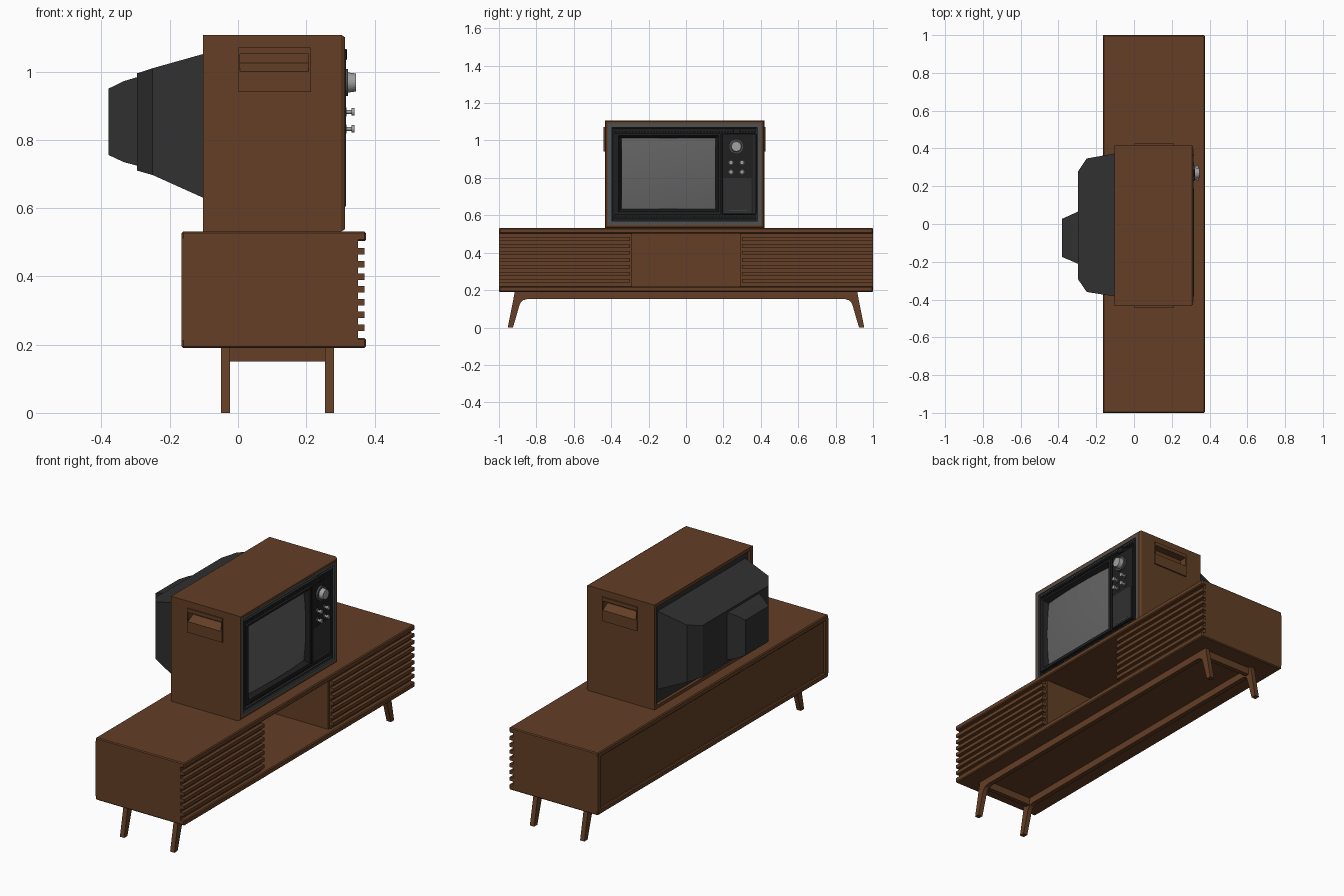
import bpy, bmesh, math
from mathutils import Matrix

if "Cube" in bpy.data.objects:
    bpy.data.objects.remove(bpy.data.objects["Cube"])


def material(name, col):
    m = bpy.data.materials.new(name)
    m.diffuse_color = (*col, 1)
    m.use_nodes = True
    m.node_tree.nodes["Principled BSDF"].inputs["Base Color"].default_value = m.diffuse_color
    return m


WOOD = material("walnut wood", (0.125, 0.049, 0.019))
DARK = material("dark plastic", (0.030, 0.030, 0.031))
BLACK = material("black plastic", (0.014, 0.014, 0.015))
GREY = material("grey trim", (0.075, 0.080, 0.082))
GLASS = material("screen glass", (0.125, 0.125, 0.125))
METAL = material("brushed metal", (0.36, 0.36, 0.35))


def finish(name, bm, mat, smooth=False):
    bmesh.ops.recalc_face_normals(bm, faces=bm.faces)
    me = bpy.data.meshes.new(name)
    bm.to_mesh(me)
    bm.free()
    me.materials.append(mat)
    ob = bpy.data.objects.new(name, me)
    bpy.context.collection.objects.link(ob)
    if smooth:
        for p in me.polygons:
            p.use_smooth = True
    return ob


def add_box(bm, x, y, z):
    mat = Matrix.Translation((sum(x) / 2, sum(y) / 2, sum(z) / 2)) @ Matrix.Diagonal(
        (x[1] - x[0], y[1] - y[0], z[1] - z[0], 1))
    bmesh.ops.create_cube(bm, size=1, matrix=mat)


def box(name, x, y, z, mat, bevel=0):
    bm = bmesh.new()
    add_box(bm, x, y, z)
    if bevel:
        bmesh.ops.bevel(bm, geom=bm.edges[:], offset=bevel, segments=1, affect='EDGES')
    return finish(name, bm, mat)


def loft(name, sections, mat, axis='x', closed=False):
    """Join rectangles (position, a0, a1, b0, b1) along an axis; b is z."""
    bm = bmesh.new()
    rings = []
    for t, a0, a1, b0, b1 in sections:
        pts = ((a0, b0), (a1, b0), (a1, b1), (a0, b1))
        rings.append([bm.verts.new((t, a, b) if axis == 'x' else (a, t, b)) for a, b in pts])
    pairs = list(zip(rings, rings[1:]))
    if closed:
        pairs.append((rings[-1], rings[0]))
    else:
        bm.faces.new(rings[0])
        bm.faces.new(rings[-1])
    for r, s in pairs:
        for i in range(4):
            j = (i + 1) % 4
            bm.faces.new((r[i], r[j], s[j], s[i]))
    return finish(name, bm, mat)


def frame(name, x0, x1, outer, inner, mat, slope=0.0):
    """Rectangular ring facing +x; slope widens the front opening."""
    a, b, c, d = inner
    wide = (a - slope, b + slope, c - slope, d + slope)
    return loft(name, [(x0, *outer), (x1, *outer), (x1, *wide), (x0, *inner)], mat, closed=True)


def knob(name, y, z, x0, x1, r, mat, sides=24, r2=None):
    bm = bmesh.new()
    m = Matrix.Translation(((x0 + x1) / 2, y, z)) @ Matrix.Rotation(math.pi / 2, 4, 'Y')
    bmesh.ops.create_cone(bm, cap_ends=True, segments=sides, radius1=r,
                          radius2=r2 or r, depth=x1 - x0, matrix=m)
    return finish(name, bm, mat)


# --- Cabinet carcass ---
box("cabinet_top", (-0.165, 0.375), (-1, 1), (0.503, 0.532), WOOD, 0.005)
box("cabinet_bottom", (-0.165, 0.375), (-1, 1), (0.19, 0.22), WOOD, 0.005)
box("cabinet_back", (-0.152, -0.138), (-0.98, 0.98), (0.215, 0.508), WOOD)
for s, side in ((-1, "left"), (1, "right")):
    def span(a, b):
        return tuple(sorted((s * a, s * b)))
    box(f"cabinet_side_{side}", (-0.165, 0.352), span(0.975, 1), (0.212, 0.512), WOOD)
    box(f"cabinet_divider_{side}", (-0.14, 0.345), span(0.29, 0.31), (0.215, 0.508), WOOD)
    box(f"door_panel_{side}", (0.335, 0.352), span(0.302, 0.98), (0.215, 0.508), WOOD)
    # Slatted door front
    bm = bmesh.new()
    for i in range(7):
        zc = 0.25 + i * 0.0372
        add_box(bm, (0.345, 0.371), span(0.3, 1), (zc - 0.0095, zc + 0.0095))
    finish(f"door_slats_{side}", bm, WOOD)

# --- Leg frames ---
half = [(-0.915, 0.192), (-0.953, 0), (-0.925, 0), (-0.893, 0.11), (-0.886, 0.13),
        (-0.873, 0.145), (-0.85, 0.152)]
outline = half + [(-y, z) for y, z in reversed(half)]
for label, x in (("back", -0.05), ("front", 0.255)):
    bm = bmesh.new()
    f = bm.faces.new([bm.verts.new((x, y, z)) for y, z in outline])
    ext = bmesh.ops.extrude_face_region(bm, geom=[f])
    bmesh.ops.translate(bm, vec=(0.026, 0, 0),
                        verts=[v for v in ext["geom"] if isinstance(v, bmesh.types.BMVert)])
    finish(f"leg_frame_{label}", bm, WOOD)
for s, side in ((-1, "left"), (1, "right")):
    box(f"cross_rail_{side}", (-0.03, 0.26), tuple(sorted((s * 0.875, s * 0.9))), (0.15, 0.192), WOOD)

# --- Television shell ---
Y0, Y1, Z0, Z1 = -0.434, 0.419, 0.531, 1.108
shell_out = (Y0, Y1, Z0, Z1)


def inset(r, d):
    return (r[0] + d, r[1] - d, r[2] + d, r[3] - d)


shell_in = inset(shell_out, 0.018)
shell = loft("tv_shell", [(-0.102, *shell_out), (0.302, *shell_out), (0.313, *inset(shell_out, 0.007)),
                          (0.313, *shell_in), (-0.102, *shell_in)], WOOD, closed=True)

# --- Recessed side handles ---
for s, side, y in ((-1, "left", Y0), (1, "right", Y1)):
    cutter = box("handle_cutter", (0.002, 0.211), (y - 0.06, y + 0.06), (0.995, 1.055), WOOD)
    cutter.hide_render = True
    mod = shell.modifiers.new("handle_hole", 'BOOLEAN')
    mod.operation = 'DIFFERENCE'
    mod.solver = 'EXACT'
    mod.object = cutter
    bpy.context.view_layer.objects.active = shell
    bpy.ops.object.modifier_apply(modifier=mod.name)
    bpy.data.objects.remove(cutter)
    liner, plate = (0.002, 0.211, 0.995, 1.055), (0, 0.213, 0.94, 1.071)
    mouth, floor = (0.006, 0.207, 1.0, 1.051), (0.006, 0.207, 1.025, 1.051)
    loft(f"side_handle_{side}", [(y - s * 0.045, *liner), (y, *liner), (y, *plate),
                                 (y + s * 0.007, *plate), (y + s * 0.007, *mouth),
                                 (y - s * 0.035, *floor)], WOOD, axis='y')

# --- Rear housing ---
loft("rear_housing", [(-0.07, *shell_in), (-0.085, *shell_in), (-0.09, -0.385, 0.375, 0.625, 1.055),
                      (-0.25, -0.36, 0.347, 0.697, 1.01),
                      (-0.296, -0.293, 0.278, 0.71, 0.995)], DARK)
loft("tube_cover", [(-0.28, -0.21, 0.065, 0.725, 0.983), (-0.298, -0.21, 0.065, 0.725, 0.983),
                    (-0.335, -0.194, 0.048, 0.735, 0.972), (-0.38, -0.175, 0.028, 0.756, 0.95)], DARK)

# --- Front face and trim ---
box("front_plate", (0.26, 0.278), (-0.417, 0.402), (0.548, 1.091), BLACK)
frame("outer_trim", 0.276, 0.314, shell_in, inset(shell_in, 0.012), GREY, -0.002)
frame("middle_trim", 0.276, 0.306, inset(shell_in, 0.012), inset(shell_in, 0.026), GREY, 0.006)
frame("inner_trim", 0.276, 0.311, inset(shell_in, 0.026), inset(shell_in, 0.033), DARK)

# --- Screen with bulging glass ---
scr = (-0.342, 0.155, 0.639, 1.008)
frame("screen_surround", 0.276, 0.317, (-0.385, 0.187, 0.605, 1.037), scr, BLACK, 0.018)
bm = bmesh.new()
bmesh.ops.create_grid(bm, x_segments=16, y_segments=16, size=1)
for v in bm.verts:
    u, w = v.co.x, v.co.y
    v.co = (0.288 + 0.012 * (2 - u * u - w * w),
            (scr[0] + scr[1]) / 2 + u * (scr[1] - scr[0] + 0.008) / 2,
            (scr[2] + scr[3]) / 2 + w * (scr[3] - scr[2] + 0.008) / 2)
glass = finish("screen_glass", bm, GLASS, smooth=True)
if glass.data.polygons[0].normal.x < 0:
    glass.data.flip_normals()

# --- Small ribs above and below the screen ---
for label, z in (("top", 1.046), ("bottom", 0.594)):
    bm = bmesh.new()
    for i in range(48):
        y = -0.38 + i * 0.0158
        add_box(bm, (0.27, 0.308), (y, y + 0.008), (z - 0.006, z + 0.006))
    finish(f"vent_ribs_{label}", bm, DARK)

# --- Control panel ---
box("control_panel", (0.27, 0.312), (0.193, 0.376), (0.605, 1.037), BLACK, 0.003)
box("control_door", (0.31, 0.315), (0.2, 0.35), (0.612, 0.8), DARK)
box("control_strip", (0.31, 0.317), (0.36, 0.367), (0.61, 1.03), DARK)
box("badge_bar", (0.31, 0.3165), (0.23, 0.325), (0.622, 0.627), GREY)
box("power_button", (0.29, 0.32), (0.25, 0.291), (1.034, 1.066), BLACK, 0.003)
knob("channel_dial", 0.269, 0.968, 0.31, 0.323, 0.04, GREY)
knob("channel_knob", 0.269, 0.968, 0.32, 0.346, 0.03, METAL, r2=0.026)
for i, (y, z) in enumerate((a, b) for a in (0.24, 0.3) for b in (0.832, 0.882)):
    knob(f"small_knob_base_{i}", y, z, 0.31, 0.318, 0.013, GREY, 16)
    knob(f"small_knob_stem_{i}", y, z, 0.316, 0.334, 0.006, METAL, 12)
    knob(f"small_knob_cap_{i}", y, z, 0.333, 0.342, 0.011, METAL, 16)
